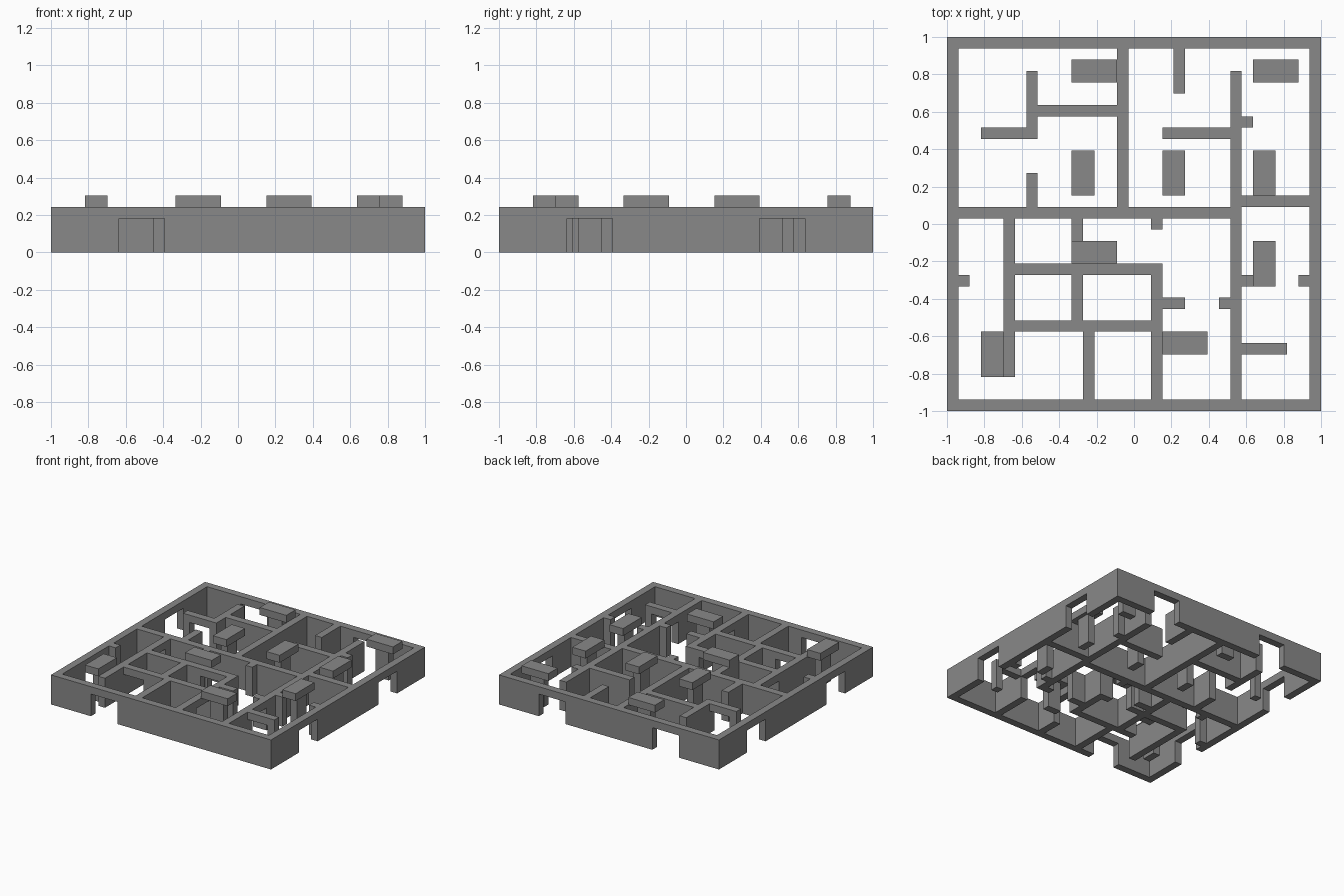
import bpy
import bmesh
from mathutils import Matrix, Vector

default_cube = bpy.data.objects.get("Cube")
if default_cube:
    bpy.data.objects.remove(default_cube, do_unlink=True)

# The plan is laid out on a square grid of wall-thickness cells
CELLS = 33
UNIT = 2 / CELLS
WALL_HEIGHT = 4
DOOR_HEIGHT = 3

grey = bpy.data.materials.new("plain_grey")
grey.use_nodes = True
colour = (0.25, 0.25, 0.25, 1)
grey.diffuse_color = colour
grey.node_tree.nodes["Principled BSDF"].inputs["Base Color"].default_value = colour


def add_box(bm, low, high):
    """Add a box between two corners given in grid cells."""
    low, high = Vector(low), Vector(high)
    offset = Vector((CELLS / 2, CELLS / 2, 0))
    centre = ((low + high) / 2 - offset) * UNIT
    size = (high - low) * UNIT
    matrix = Matrix.Translation(centre) @ Matrix.Diagonal(size.to_4d())
    bmesh.ops.create_cube(bm, size=1, matrix=matrix)


def finish(bm, name):
    mesh = bpy.data.meshes.new(name)
    bm.to_mesh(mesh)
    bm.free()
    mesh.materials.append(grey)
    part = bpy.data.objects.new(name, mesh)
    bpy.context.collection.objects.link(part)
    return part


def wall(name, axis, start, end, line, doors=()):
    """One-cell-thick wall along an axis, with a lintel over each doorway."""
    bm = bmesh.new()

    def piece(a, b, bottom):
        if b <= a:
            return
        if axis == "x":
            add_box(bm, (a, line, bottom), (b, line + 1, WALL_HEIGHT))
        else:
            add_box(bm, (line, a, bottom), (line + 1, b, WALL_HEIGHT))

    position = start
    for door_start, door_end in doors:
        piece(position, door_start, 0)
        piece(door_start, door_end, DOOR_HEIGHT)
        position = door_end
    piece(position, end, 0)
    return finish(bm, name)


def raised_table(name, x, y, along):
    """Long slab just above wall height, on a narrow pedestal."""
    length, width = 4, 2
    sx, sy = (length, width) if along == "x" else (width, length)
    bm = bmesh.new()
    add_box(bm, (x, y, WALL_HEIGHT), (x + sx, y + sy, WALL_HEIGHT + 1))
    cx, cy = x + sx / 2, y + sy / 2
    add_box(bm, (cx - sx / 4, cy - sy / 4, 0),
            (cx + sx / 4, cy + sy / 4, WALL_HEIGHT))
    return finish(bm, name)


# Outer walls with wide doorways
low_door, high_door = (6, 10), (23, 27)
wall("front_wall", "x", 0, CELLS, 0, [low_door])
wall("back_wall", "x", 0, CELLS, CELLS - 1, [low_door, high_door])
for side, line in (("right", 0), ("left", CELLS - 1)):
    wall(side + "_wall", "y", 1, CELLS - 1, line, [low_door, high_door])

# Main dividing walls
wall("middle_wall", "x", 1, 26, 17)
wall("long_partition", "y", 1, 30, 25, [(6, 9)])
wall("back_partition", "y", 18, 32, 15)

# Partitions of the back rooms
wall("back_right_partition", "y", 24, 30, 7)
wall("back_right_stub", "y", 18, 21, 7)
wall("back_right_cross_wall", "x", 8, 15, 26)
wall("back_right_doorway", "x", 3, 7, 24, [(4, 7)])
wall("back_middle_partition", "y", 28, 32, 20)
wall("back_middle_cross_wall", "x", 19, 25, 24)
wall("back_left_stub", "x", 26, 27, 25)
wall("back_left_cross_wall", "x", 26, 32, 18)

# Partitions of the front rooms
wall("corridor_wall", "y", 3, 17, 5, [(13, 16)])
wall("front_cross_wall", "x", 6, 18, 7, [(6, 9)])
wall("centre_cross_wall", "x", 6, 18, 12, [(14, 17)])
wall("centre_partition", "y", 1, 13, 18, [(4, 7)])
wall("small_room_partition", "y", 8, 12, 11)
wall("upper_room_partition", "y", 13, 17, 11)
wall("front_room_partition", "y", 1, 7, 12)
wall("front_left_doorway", "x", 26, 30, 5, [(26, 29)])

# Short door jambs beside open gaps
wall("corridor_jamb", "x", 1, 2, 11)
wall("centre_jamb", "y", 16, 17, 18)
wall("hall_right_jamb", "x", 19, 21, 9)
wall("hall_left_jamb", "x", 24, 25, 9)
wall("side_right_jamb", "x", 26, 27, 11)
wall("side_left_jamb", "x", 31, 32, 11)

# Raised tables
for x, y in ((11, 29), (27, 29), (11, 13), (19, 5)):
    raised_table("crosswise_table", x, y, "x")
for x, y in ((11, 19), (19, 19), (27, 19), (27, 11), (3, 3)):
    raised_table("lengthwise_table", x, y, "y")
